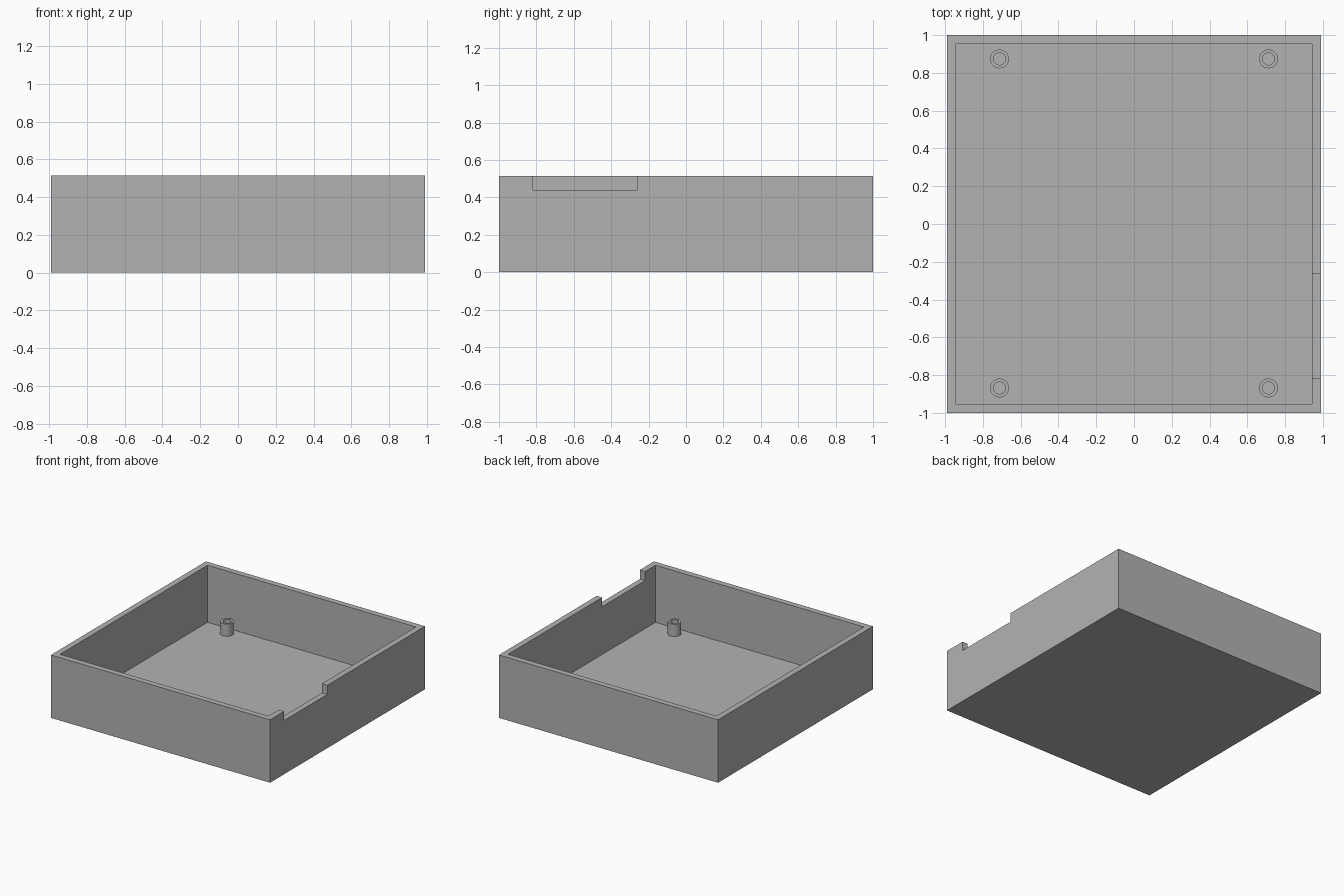
import bpy
import bmesh
from mathutils import Matrix, Vector

if "Cube" in bpy.data.objects:
    bpy.data.objects.remove(bpy.data.objects["Cube"], do_unlink=True)

HALF_X, HALF_Y, HEIGHT = 0.99, 1.0, 0.514
WALL = 0.048
NOTCH_Y = (-0.818, -0.262)
NOTCH_Z = 0.439
POST_X, POST_Y = 0.712, 0.871
POST_R, HOLE_R, POST_HEIGHT = 0.05, 0.032, 0.1

grey = bpy.data.materials.new("plain grey")
grey.use_nodes = True
colour = (0.45, 0.45, 0.45, 1)
grey.diffuse_color = colour
grey.node_tree.nodes["Principled BSDF"].inputs["Base Color"].default_value = colour


def add_object(name, bm):
    bmesh.ops.recalc_face_normals(bm, faces=bm.faces)
    mesh = bpy.data.meshes.new(name)
    bm.to_mesh(mesh)
    bm.free()
    mesh.materials.append(grey)
    obj = bpy.data.objects.new(name, mesh)
    bpy.context.collection.objects.link(obj)
    return obj


def box(name, low, high):
    low, high = Vector(low), Vector(high)
    bm = bmesh.new()
    matrix = Matrix.Translation((low + high) / 2) @ Matrix.Diagonal((*(high - low), 1))
    bmesh.ops.create_cube(bm, size=1, matrix=matrix)
    return add_object(name, bm)


def cut(target, cutter):
    mod = target.modifiers.new("cut", "BOOLEAN")
    mod.operation = "DIFFERENCE"
    mod.solver = "EXACT"
    mod.object = cutter
    bpy.context.view_layer.objects.active = target
    bpy.ops.object.modifier_apply(modifier=mod.name)
    bpy.data.objects.remove(cutter, do_unlink=True)


def tube(name, x, y, z, height, outer, inner, sides=32):
    # Closed ring: two stacked circles outside, two inside
    bm = bmesh.new()
    rings = []
    for radius, level in ((outer, z), (outer, z + height), (inner, z + height), (inner, z)):
        matrix = Matrix.Translation((x, y, level))
        rings.append(bmesh.ops.create_circle(
            bm, segments=sides, radius=radius, matrix=matrix)["verts"])
    for a, b in zip(rings, rings[1:] + rings[:1]):
        for i in range(sides):
            j = (i + 1) % sides
            bm.faces.new((a[i], a[j], b[j], b[i]))
    return add_object(name, bm)


# Open tray with a shallow notch in the rim of the +x wall
tray = box("tray", (-HALF_X, -HALF_Y, 0), (HALF_X, HALF_Y, HEIGHT))
cut(tray, box("cavity_cutter", (WALL - HALF_X, WALL - HALF_Y, WALL),
              (HALF_X - WALL, HALF_Y - WALL, HEIGHT + 1)))
cut(tray, box("notch_cutter", (HALF_X - 2 * WALL, NOTCH_Y[0], NOTCH_Z),
              (HALF_X + WALL, NOTCH_Y[1], HEIGHT + 1)))

# Hollow screw posts in the four corners
for x_name, sx in (("right", -1), ("left", 1)):
    for y_name, sy in (("front", -1), ("back", 1)):
        post = tube(f"{y_name}_{x_name}_post", sx * POST_X, sy * POST_Y + 0.003,
                    WALL, POST_HEIGHT, POST_R, HOLE_R)
        bpy.ops.object.select_all(action="DESELECT")
        post.select_set(True)
        bpy.context.view_layer.objects.active = post
        bpy.ops.object.shade_smooth_by_angle()
